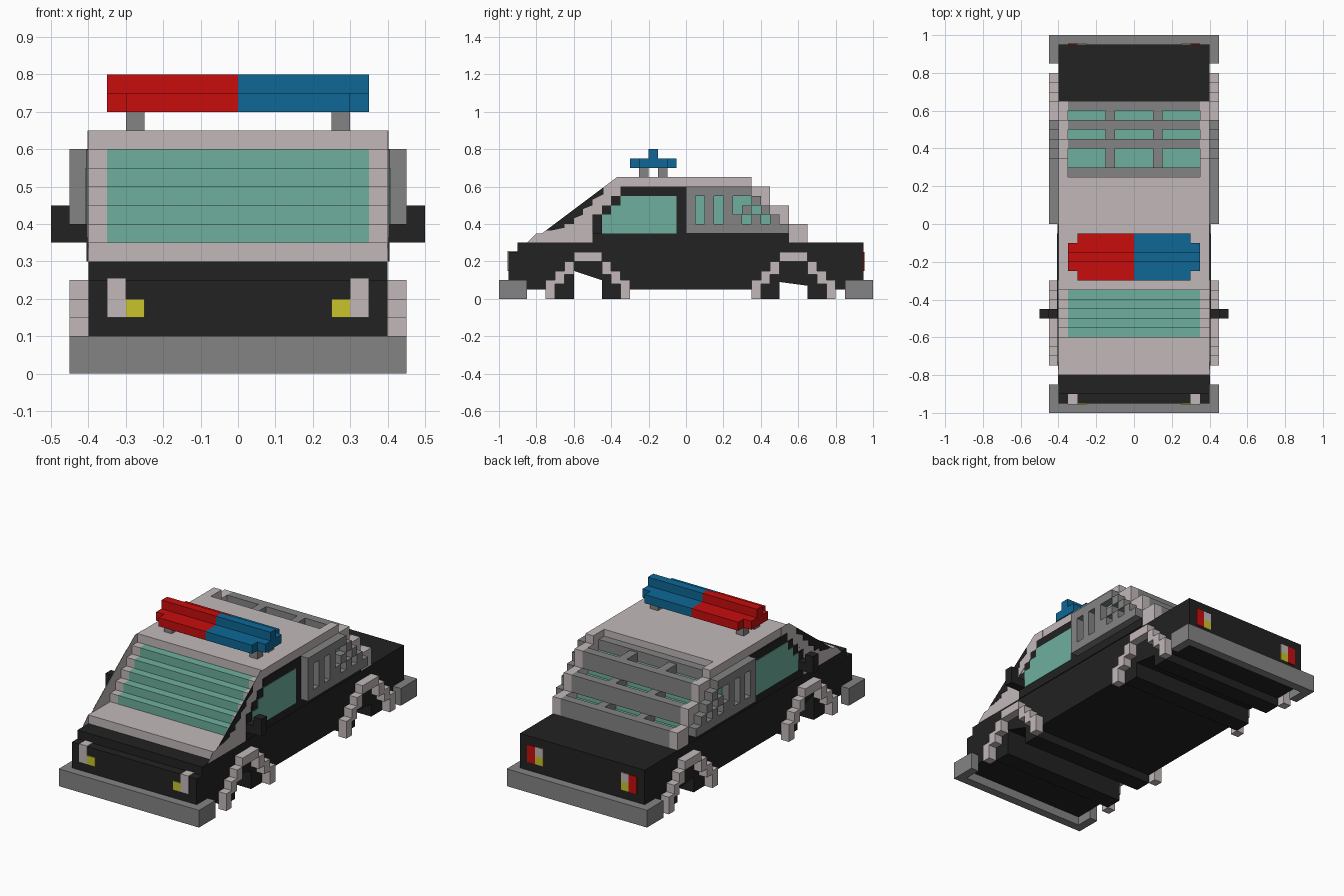
import bpy, bmesh

if "Cube" in bpy.data.objects:
    bpy.data.objects.remove(bpy.data.objects["Cube"])

def material(name, r, g, b):
    m = bpy.data.materials.new(name)
    m.diffuse_color = (r, g, b, 1)
    m.use_nodes = True
    m.node_tree.nodes["Principled BSDF"].inputs["Base Color"].default_value = m.diffuse_color
    return m

BLACK = material("black", .016, .016, .016)
PALE = material("pale_grey", .545, .485, .485)
GREY = material("mid_grey", .23, .23, .23)
GLASS = material("teal_glass", .156, .429, .342)
RED = material("red", .578, .004, .004)
BLUE = material("blue", .0044, .136, .305)
YELLOW = material("yellow", .578, .546, .026)


def build(name, mat, prisms, mirror=False):
    """One object from prisms: each is (x0, x1, outline in y and z)."""
    bm = bmesh.new()
    for x0, x1, outline in prisms:
        for s in ((1, -1) if mirror else (1,)):
            a = [bm.verts.new((s * x0, y, z)) for y, z in outline]
            b = [bm.verts.new((s * x1, y, z)) for y, z in outline]
            bm.faces.new(a)
            bm.faces.new(b)
            for i in range(len(a)):
                j = (i + 1) % len(a)
                bm.faces.new((a[i], a[j], b[j], b[i]))
    bmesh.ops.recalc_face_normals(bm, faces=bm.faces)
    me = bpy.data.meshes.new(name)
    bm.to_mesh(me)
    bm.free()
    me.materials.append(mat)
    ob = bpy.data.objects.new(name, me)
    bpy.context.collection.objects.link(ob)
    return ob


def box(x0, x1, y0, y1, z0, z1):
    return (x0, x1, [(y0, z0), (y1, z0), (y1, z1), (y0, z1)])


# Lower body with stepped nose and open channels between the wheel blocks
build("lower_body", BLACK, [(-.4, .4, [
    (-.95, .05), (-.7, .05), (-.7, 0), (-.6, 0), (-.6, .15), (-.45, .1), (-.45, 0), (-.35, 0),
    (-.35, .05), (.4, .05), (.4, 0), (.5, 0), (.5, .09), (.65, .07), (.65, 0), (.75, 0),
    (.75, .05), (.95, .05), (.95, .3), (-.9, .3), (-.9, .25), (-.95, .25)])])
build("hood", PALE, [box(-.4, .4, -.8, -.6, .3, .35)])

# Stepped windscreen, with matching steps in the cabin sides
front_steps = []
for i in range(5):
    y, z = -.6 + .05 * i, .35 + .05 * i
    front_steps += [(y, z), (y, z + .05)]
front_steps.append((-.35, .6))
rear_steps = [(.35, .65), (.35, .6), (.45, .6), (.45, .5), (.55, .5), (.55, .4), (.65, .4)]
build("windscreen", GLASS, [(-.35, .35, front_steps + [(-.35, .3), (-.6, .3)])])
build("cabin_sides", PALE, [(.35, .4, [(-.6, .3)] + front_steps + [(-.35, .65)]
                             + rear_steps + [(.65, .3)])], mirror=True)
build("roof", PALE, [box(-.35, .35, -.35, .25, .3, .65)])

# Rear window steps under a grey louvre grid
build("rear_window", GLASS, [(-.35, .35, [
    (.25, .3), (.25, .55), (.4, .55), (.4, .45), (.5, .45), (.5, .35), (.6, .35), (.6, .3)])])
louvres = [box(-.35, .35, .25, .3, .55, .61)]
for y, z in ((.4, .6), (.5, .5), (.6, .4)):
    louvres.append(box(-.35, .35, y, y + .05, z - .1, z))
    for x in (-.125, .125):
        louvres.append(box(x - .025, x + .025, y - .1, y, z - .06, z))
build("rear_louvres", GREY, louvres)

# Thin side plates: sloping front pillar, trim and door window
build("front_pillars", PALE, [(.4, .402, [
    (-.85, .3), (-.8, .35), (-.77, .35), (-.37, .65), (-.3, .65), (-.3, .6), (-.35, .55),
    (-.5, .45), (-.5, .3)])], mirror=True)
build("pillar_trim", BLACK, [(.402, .404, [
    (-.75, .365), (-.44, .597), (-.44, .56), (-.5, .53), (-.5, .5), (-.55, .48), (-.55, .45),
    (-.6, .43), (-.6, .4), (-.65, .4), (-.65, .38), (-.72, .365)])], mirror=True)
build("door_frame", BLACK, [(.4, .405, [
    (-.5, .3), (.55, .3), (.55, .35), (0, .35), (0, .6), (-.35, .6), (-.35, .55), (-.4, .55),
    (-.4, .5), (-.45, .5), (-.45, .45), (-.5, .45)])], mirror=True)
build("door_window", GLASS, [(.405, .408, [
    (-.45, .35), (-.05, .35), (-.05, .55), (-.35, .55), (-.35, .5), (-.4, .5), (-.4, .45),
    (-.45, .45)])], mirror=True)

# Rear quarter vents: block pattern from top row down, "o" is an opening
pattern = ["#######", "#o#o#oo#", "#o#o#o#o#", "#o#o##o#o#", "###########"]
blocks, openings = [], []
for row, line in enumerate(pattern):
    for col, mark in enumerate(line):
        y, z = col * .05, .55 - row * .05
        if mark == "#":
            blocks.append(box(.4, .45, y, y + .05, z, z + .05))
        else:
            openings.append(box(.4, .405, y, y + .05, z, z + .05))
build("quarter_vents", GREY, blocks, mirror=True)
build("quarter_windows", GLASS, openings, mirror=True)

# Stepped wheel arches
for label, cy in (("front", -.525), ("rear", .575)):
    arch = [box(.4, .45, cy - .075, cy + .075, .2, .25)]
    for s in (-1, 1):
        for d, z0, z1 in ((.2, 0, .1), (.15, .08, .15), (.1, .13, .2)):
            c = cy + s * d
            arch.append(box(.4, .45, c - .025, c + .025, z0, z1))
    build(label + "_wheel_arches", PALE, arch, mirror=True)

# Bumpers wrap around the corners
for label, s in (("front", -1), ("rear", 1)):
    build(label + "_bumper", GREY, [box(-.45, .45, s * .95, s, 0, .1),
                                    box(.4, .45, s * .85, s * .95, 0, .1),
                                    box(-.45, -.4, s * .85, s * .95, 0, .1)])

# Lamps
build("headlights", PALE, [box(.3, .35, -.955, -.9, .15, .255)], mirror=True)
build("front_indicators", YELLOW, [box(.25, .3, -.955, -.945, .15, .2)], mirror=True)
build("tail_lights", RED, [box(.3, .35, .945, .955, .15, .25)], mirror=True)
build("reversing_lights", PALE, [box(.25, .3, .945, .955, .2, .25)], mirror=True)
build("rear_indicators", YELLOW, [box(.25, .3, .945, .955, .15, .2)], mirror=True)

# Door mirrors
build("door_mirrors", BLACK, [box(.4, .5, -.5, -.45, .35, .4),
                              box(.45, .5, -.5, -.45, .4, .45)], mirror=True)

# Roof light bar on four posts
build("light_bar_posts", GREY, [box(.25, .3, -.25, -.2, .65, .7),
                                box(.25, .3, -.15, -.1, .65, .7)], mirror=True)
for label, s, mat in (("red", -1, RED), ("blue", 1, BLUE)):
    build(label + "_light", mat, [box(0, s * .3, -.3, -.05, .7, .75),
                                  box(s * .3, s * .35, -.25, -.1, .7, .75),
                                  box(0, s * .35, -.2, -.15, .75, .8)])
